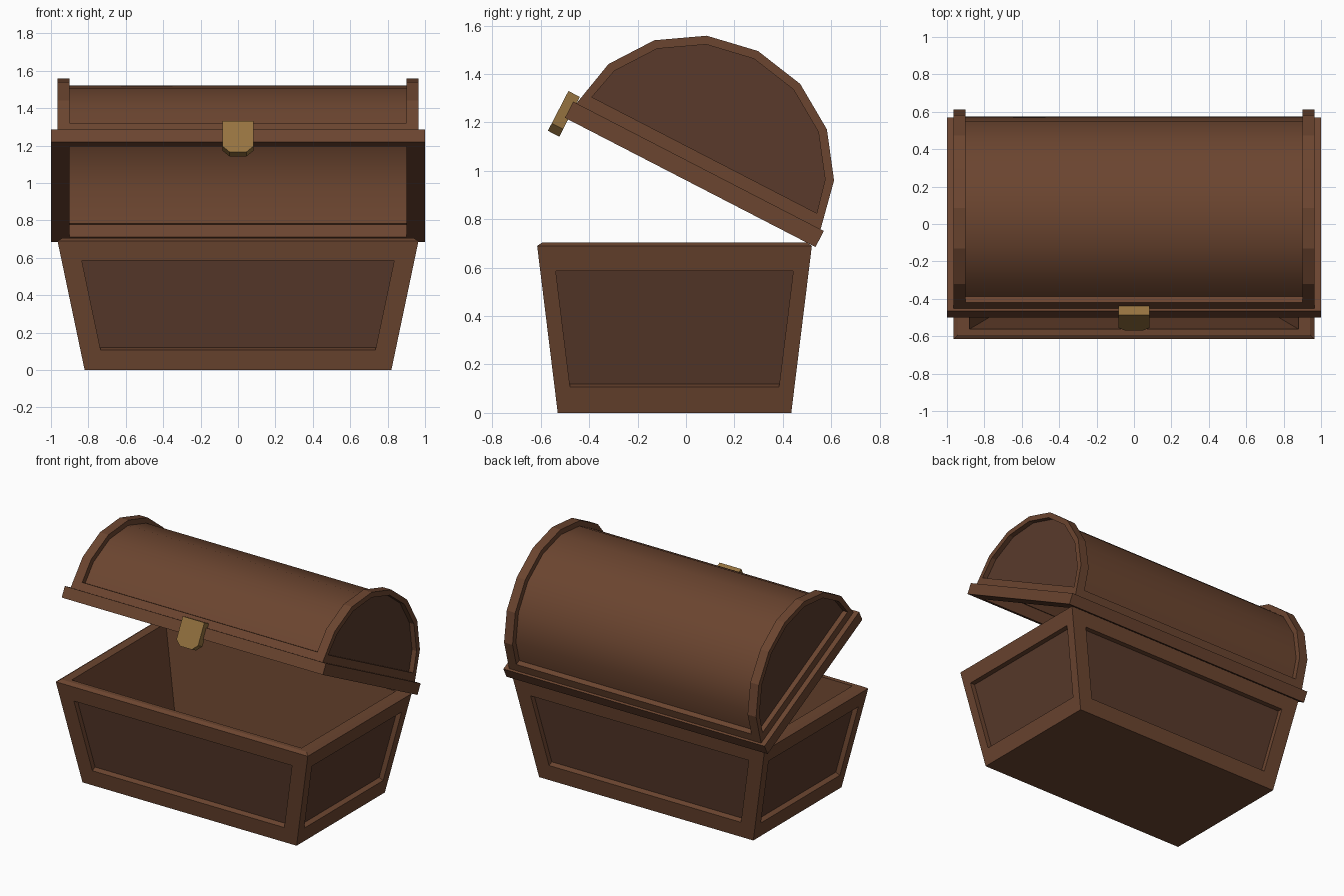
import bpy, bmesh, math
from mathutils import Matrix

if "Cube" in bpy.data.objects:
    bpy.data.objects.remove(bpy.data.objects["Cube"])


def material(name, rgb):
    m = bpy.data.materials.new(name)
    m.diffuse_color = (*rgb, 1)
    m.use_nodes = True
    m.node_tree.nodes["Principled BSDF"].inputs["Base Color"].default_value = m.diffuse_color
    return m


WOOD = material("wood", (0.147, 0.059, 0.029))
PANEL = material("dark_wood", (0.100, 0.042, 0.024))
BRASS = material("brass", (0.30, 0.17, 0.05))


def loft(name, loops, mats=(WOOD,), start=False, end=False, cyclic=False, end_mat=0,
         matrix=None, smooth=False):
    """Skin a list of equal-length closed point loops, with optional end caps."""
    bm = bmesh.new()
    rings = [[bm.verts.new(p) for p in loop] for loop in loops]
    pairs = list(zip(rings, rings[1:])) + ([(rings[-1], rings[0])] if cyclic else [])
    for a, b in pairs:
        n = len(a)
        for i in range(n):
            j = (i + 1) % n
            bm.faces.new((a[i], a[j], b[j], b[i]))
    if start:
        bm.faces.new(rings[0][::-1])
    if end:
        bm.faces.new(rings[-1]).material_index = end_mat
    if start or end or cyclic:
        bmesh.ops.recalc_face_normals(bm, faces=bm.faces)
    me = bpy.data.meshes.new(name)
    bm.to_mesh(me)
    bm.free()
    for m in mats:
        me.materials.append(m)
    ob = bpy.data.objects.new(name, me)
    bpy.context.collection.objects.link(ob)
    if matrix:
        ob.matrix_world = matrix
    if smooth:
        bpy.ops.object.select_all(action='DESELECT')
        ob.select_set(True)
        bpy.context.view_layer.objects.active = ob
        bpy.ops.object.shade_smooth_by_angle(angle=math.radians(35))
    return ob


# ---- tapered body ----
CY, TOP = -0.0475, 0.69


def half_x(z):
    return 0.82 + 0.145 * z / TOP


def half_y(z):
    return 0.4825 + 0.085 * z / TOP


def rect(hx, hy, z):
    return [(-hx, CY - hy, z), (hx, CY - hy, z), (hx, CY + hy, z), (-hx, CY + hy, z)]


# rim and hollow interior; the side frames close the outside
loft("body_interior", [rect(0.965, 0.5675, TOP), rect(0.94, 0.545, 0.705),
                       rect(0.88, 0.515, 0.705), rect(0.745, 0.435, 0.06)], end=True)
loft("body_bottom", [rect(0.82, 0.4825, 0), rect(0.81, 0.475, 0.03)], start=True, end=True)


def side_loop(width, depth, z0, z1, margin, push):
    """Trapezoid on a side wall, facing -y, in a frame centred on the body."""
    loop = []
    for s, z in ((-1, z0), (1, z0), (1, z1), (-1, z1)):
        loop.append((s * (width(z) - margin), -depth(z) + push, z))
    return loop


sides = (("front", half_x, half_y, 0.108, 0), ("right", half_y, half_x, 0.064, 90),
         ("back", half_x, half_y, 0.108, 180), ("left", half_y, half_x, 0.064, 270))
for label, w, d, m, turn in sides:
    mat = Matrix.Translation((0, CY, 0)) @ Matrix.Rotation(math.radians(turn), 4, 'Z')
    loft("body_side_" + label,
         [side_loop(w, d, 0, TOP, 0, 0), side_loop(w, d, 0.108, 0.586, m, 0),
          side_loop(w, d, 0.12, 0.586, m, 0.035)],
         mats=(WOOD, PANEL), end=True, end_mat=1, matrix=mat)

# ---- lid, modelled flat with the hinge at its origin, then swung open ----
OPEN = Matrix.Translation((0, 0.535, 0.685)) @ Matrix.Rotation(math.radians(-27.3), 4, 'X')
MID, RIM, LIP, SEG = -0.5825, 0.075, 0.052, 8


def arch(a, b):
    return [(a * math.cos(math.pi * i / SEG), b * math.sin(math.pi * i / SEG))
            for i in range(SEG + 1)]


def at_x(x, profile):
    return [(x, MID + y, RIM + z) for y, z in profile]


def lid_rect(hx, hy, z):
    return [(-hx, MID - hy, z), (hx, MID - hy, z), (hx, MID + hy, z), (-hx, MID + hy, z)]


loft("lid_rim", [lid_rect(1, 0.5825, 0), lid_rect(1, 0.5825, RIM),
                 lid_rect(0.9, 0.5275, RIM), lid_rect(0.9, 0.5275, 0)],
     cyclic=True, matrix=OPEN)

# raised end arches with recessed panels
outer = arch(0.5675, 0.536)
inner = [(0.523, LIP)] + arch(0.53, 0.50)[1:-1] + [(-0.523, LIP)]
for label, s in (("right", 1), ("left", -1)):
    loft("lid_end_" + label,
         [at_x(s * 0.9, outer), at_x(s * 0.965, outer), at_x(s * 0.965, inner),
          at_x(s * 0.93, inner)],
         mats=(WOOD, PANEL), start=True, end=True, end_mat=1, matrix=OPEN)

# strips along the foot of the barrel
for label, s in (("back", 1), ("front", -1)):
    strip = [(s * 0.5675, 0), (s * 0.5565, LIP), (s * 0.522, LIP), (s * 0.525, 0)]
    loft("lid_strip_" + label, [at_x(-0.9, strip), at_x(0.9, strip)],
         start=True, end=True, matrix=OPEN)

# smooth hollow barrel
shell = arch(0.53, 0.50) + arch(0.515, 0.482)[::-1]
loft("lid_barrel", [at_x(-0.9, shell), at_x(0.9, shell)],
     start=True, end=True, matrix=OPEN, smooth=True)

# latch plate with clipped lower corners
plate = [(-0.083, 0.105), (-0.083, -0.045), (-0.045, -0.08),
         (0.045, -0.08), (0.083, -0.045), (0.083, 0.105)]
loft("latch", [[(x, y, z) for x, z in plate] for y in (-1.203, -1.15)],
     mats=(BRASS,), start=True, end=True, matrix=OPEN)
